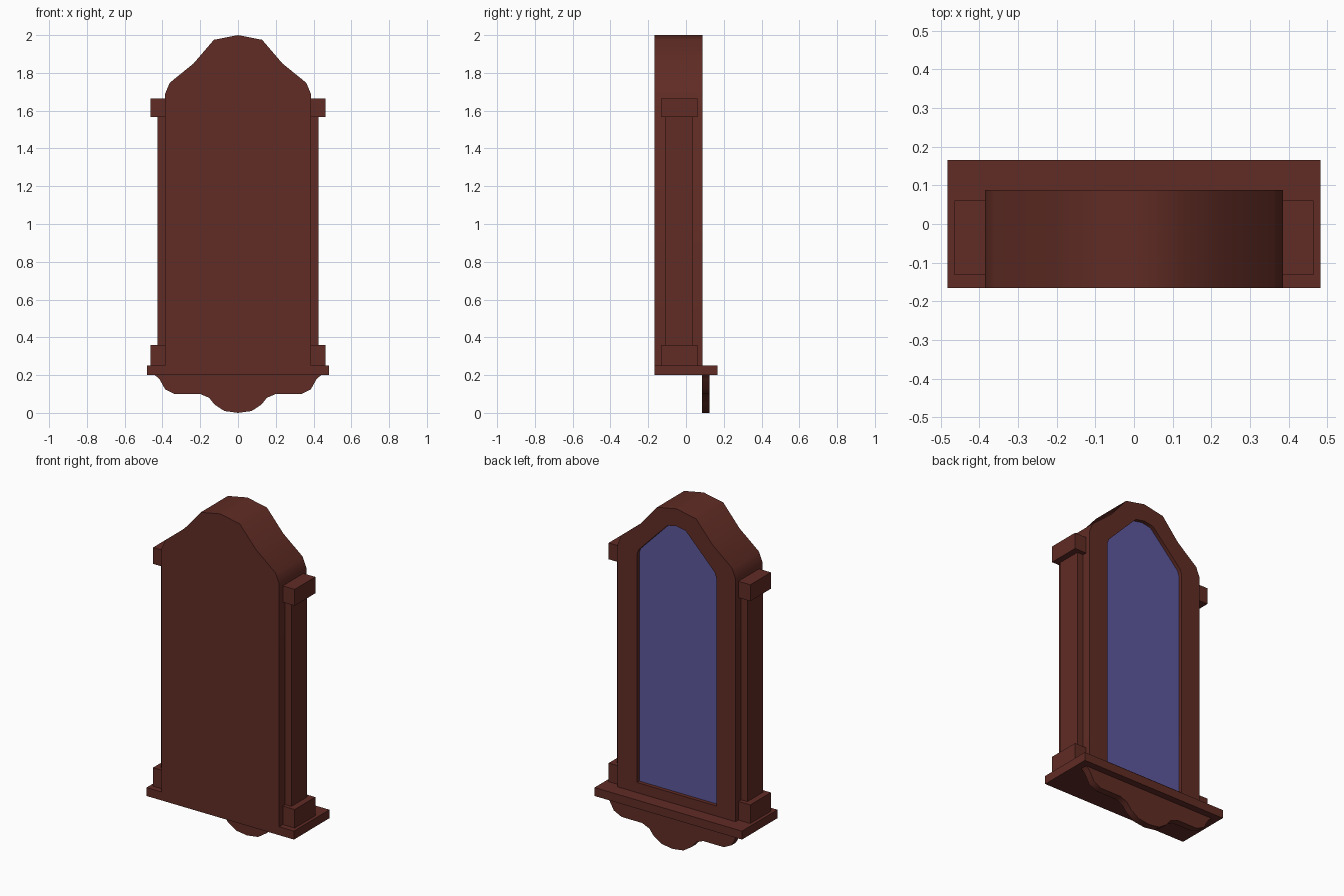
import bpy, bmesh, math

if "Cube" in bpy.data.objects:
    bpy.data.objects.remove(bpy.data.objects["Cube"])


def material(name, rgb):
    m = bpy.data.materials.new(name)
    m.diffuse_color = (*rgb, 1)
    m.use_nodes = True
    m.node_tree.nodes["Principled BSDF"].inputs["Base Color"].default_value = m.diffuse_color
    return m


WOOD = material("dark red wood", (0.119, 0.025, 0.018))
GLASS = material("blue glass", (0.107, 0.098, 0.337))


def finish(bm, name, mat, smooth=False):
    bmesh.ops.recalc_face_normals(bm, faces=bm.faces)
    if smooth:
        for f in bm.faces:
            f.smooth = True
        for e in bm.edges:
            e.smooth = len(e.link_faces) == 2 and e.calc_face_angle() < math.radians(42)
    me = bpy.data.meshes.new(name)
    bm.to_mesh(me)
    bm.free()
    me.materials.append(mat)
    ob = bpy.data.objects.new(name, me)
    bpy.context.collection.objects.link(ob)
    return ob


def box(name, lo, hi, mat=WOOD):
    bm = bmesh.new()
    bmesh.ops.create_cube(bm, size=1)
    for v in bm.verts:
        for i in range(3):
            v.co[i] = lo[i] if v.co[i] < 0 else hi[i]
    return finish(bm, name, mat)


def mirrored(half):
    """Right half profile, ending on the centre line, to a full outline."""
    return half + [(-x, z) for x, z in reversed(half[:-1])]


def loft(name, rings, mat, smooth=False):
    """Join matching (outline, y) rings and cap both ends."""
    bm = bmesh.new()
    loops = [[bm.verts.new((x, y, z)) for x, z in pts] for pts, y in rings]
    n = len(loops[0])
    for a, b in zip(loops, loops[1:]):
        for i in range(n):
            j = (i + 1) % n
            bm.faces.new((a[i], a[j], b[j], b[i]))
    bm.faces.new(loops[0])
    bm.faces.new(loops[-1])
    return finish(bm, name, mat, smooth)


# Case with shaped top and a window recess in the back
outer = mirrored([(0.386, 0.25), (0.386, 1.688), (0.362, 1.747),
                  (0.235, 1.85), (0.128, 1.975), (0, 2.0)])
opening = mirrored([(0.26, 0.31), (0.26, 1.66), (0.25, 1.69),
                    (0.155, 1.788), (0.06, 1.885), (0, 1.897)])
loft("case", [(outer, -0.166), (outer, 0.088), (opening, 0.088), (opening, 0.062)],
     WOOD, True)

# Window pane on the recess floor
loft("window_pane", [(opening, 0.0625), (opening, 0.066)], GLASS)

# Shelf under the case
box("shelf", (-0.483, -0.166, 0.2), (0.483, 0.166, 0.25))

# Scalloped apron below the shelf
apron = mirrored([(0.44, 0.2), (0.415, 0.178), (0.386, 0.125), (0.335, 0.1),
                  (0.2, 0.1), (0.153, 0.08), (0.125, 0.045), (0.072, 0.01), (0, 0)])
loft("apron", [(apron, 0.084), (apron, 0.125)], WOOD, True)

# Side columns with base and capital blocks
for side, s in (("right", 1), ("left", -1)):
    for part, x, y0, y1, z0, z1 in (("shaft", 0.427, -0.11, 0.036, 0.36, 1.567),
                                    ("base", 0.464, -0.132, 0.061, 0.25, 0.36),
                                    ("capital", 0.464, -0.132, 0.061, 1.567, 1.664)):
        xs = sorted((s * 0.38, s * x))
        box(f"{side}_column_{part}", (xs[0], y0, z0), (xs[1], y1, z1))
